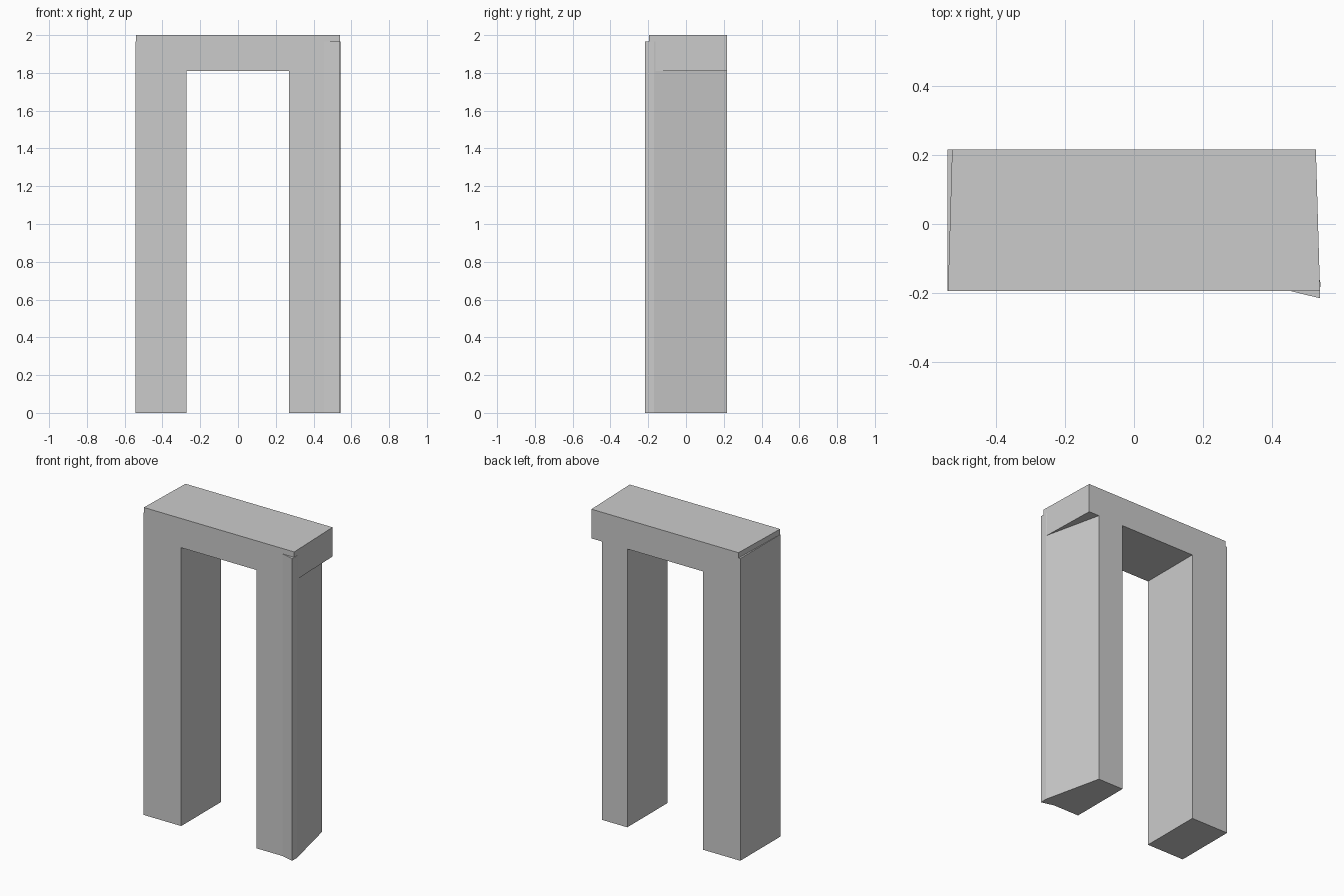
import bpy
import bmesh

cube = bpy.data.objects.get("Cube")
if cube:
    bpy.data.objects.remove(cube, do_unlink=True)

stone = bpy.data.materials.new("light_grey_stone")
stone.use_nodes = True
colour = (0.6, 0.6, 0.6, 1)
stone.diffuse_color = colour
stone.node_tree.nodes["Principled BSDF"].inputs["Base Color"].default_value = colour

FRONT, BACK = -0.195, 0.216
LEG_TOP = 1.965


def prism(name, plan, bottom, top):
    """Extrude a plan outline (x, y) upwards from bottom to top."""
    bm = bmesh.new()
    face = bm.faces.new([bm.verts.new((x, y, bottom)) for x, y in plan])
    raised = bmesh.ops.extrude_face_region(bm, geom=[face])["geom"]
    verts = [v for v in raised if isinstance(v, bmesh.types.BMVert)]
    bmesh.ops.translate(bm, verts=verts, vec=(0, 0, top - bottom))
    bmesh.ops.recalc_face_normals(bm, faces=bm.faces)
    mesh = bpy.data.meshes.new(name)
    bm.to_mesh(mesh)
    bm.free()
    mesh.materials.append(stone)
    obj = bpy.data.objects.new(name, mesh)
    bpy.context.collection.objects.link(obj)
    return obj


# Lintel, slightly narrower at the back
prism("lintel", [(-0.541, FRONT), (0.541, FRONT), (0.529, BACK), (-0.529, BACK)],
      1.81, 2.0)

# Straight post
prism("right_post", [(-0.542, FRONT), (-0.272, FRONT), (-0.272, BACK), (-0.542, BACK)],
      0, LEG_TOP)

# Skewed post with a corner jutting out in front and an inset back
prism("left_post", [(0.271, FRONT), (0.455, FRONT), (0.541, -0.216),
                    (0.542, -0.17), (0.454, BACK), (0.271, BACK)],
      0, LEG_TOP)
